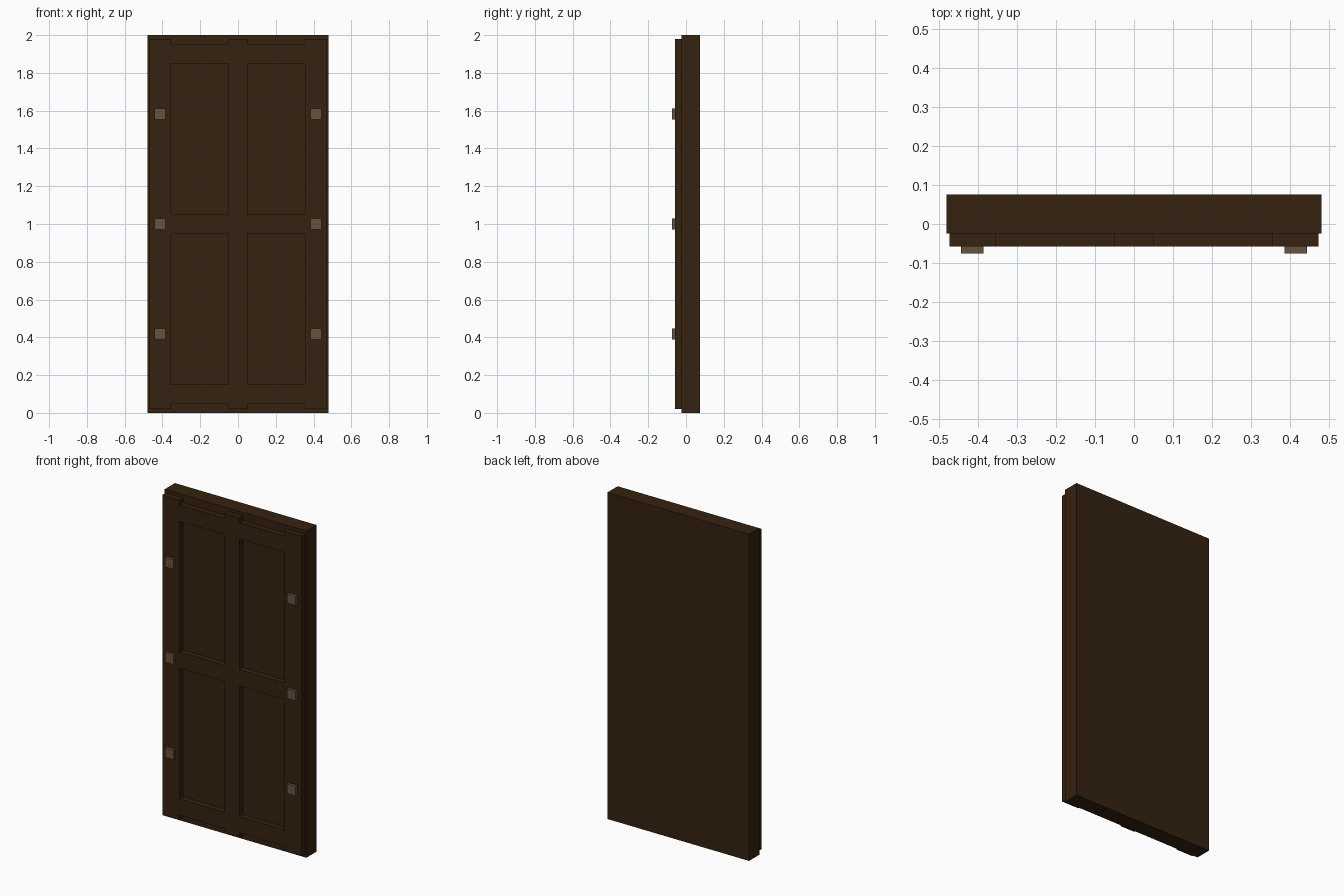
import bpy

cube = bpy.data.objects.get("Cube")
if cube:
    bpy.data.objects.remove(cube, do_unlink=True)


def make_material(name, color):
    mat = bpy.data.materials.new(name)
    mat.use_nodes = True
    mat.diffuse_color = color
    mat.node_tree.nodes["Principled BSDF"].inputs["Base Color"].default_value = color
    return mat


wood = make_material("dark_wood", (0.036, 0.016, 0.005, 1))
stud_metal = make_material("dull_bronze", (0.14, 0.088, 0.047, 1))


def box(name, x, y, z, mat):
    """Box spanning the given (low, high) ranges."""
    spans = (x, y, z)
    bpy.ops.mesh.primitive_cube_add(size=1, location=[(a + b) / 2 for a, b in spans])
    obj = bpy.context.object
    obj.name = name
    obj.scale = [b - a for a, b in spans]
    bpy.ops.object.transform_apply(location=False, rotation=False, scale=True)
    obj.data.materials.append(mat)
    return obj


FRONT, SLAB_FRONT, BACK = -0.058, -0.024, 0.075
STILE_IN, STILE_OUT, MID = 0.355, 0.472, 0.05
frame_y = (FRONT, SLAB_FRONT)

# Door slab
box("door_slab", (-0.48, 0.48), (SLAB_FRONT, BACK), (0, 2), wood)

# Upright stiles, full height of the frame
for name, x in (("right_stile", (-STILE_OUT, -STILE_IN)),
                ("middle_stile", (-MID, MID)),
                ("left_stile", (STILE_IN, STILE_OUT))):
    box(name, x, frame_y, (0.02, 1.98), wood)

# Cross rails between the stiles, and square studs on the outer stiles
for side, s in (("right", -1), ("left", 1)):
    for level, rail_z, stud_z in (("bottom", 0.1, 0.417),
                                  ("middle", 1.0, 1.0),
                                  ("top", 1.9, 1.583)):
        box(f"{side}_{level}_rail", sorted((s * MID, s * STILE_IN)), frame_y,
            (rail_z - 0.05, rail_z + 0.05), wood)
        box(f"{side}_{level}_stud", sorted((s * 0.385, s * 0.443)), (-0.075, FRONT),
            (stud_z - 0.029, stud_z + 0.029), stud_metal)
